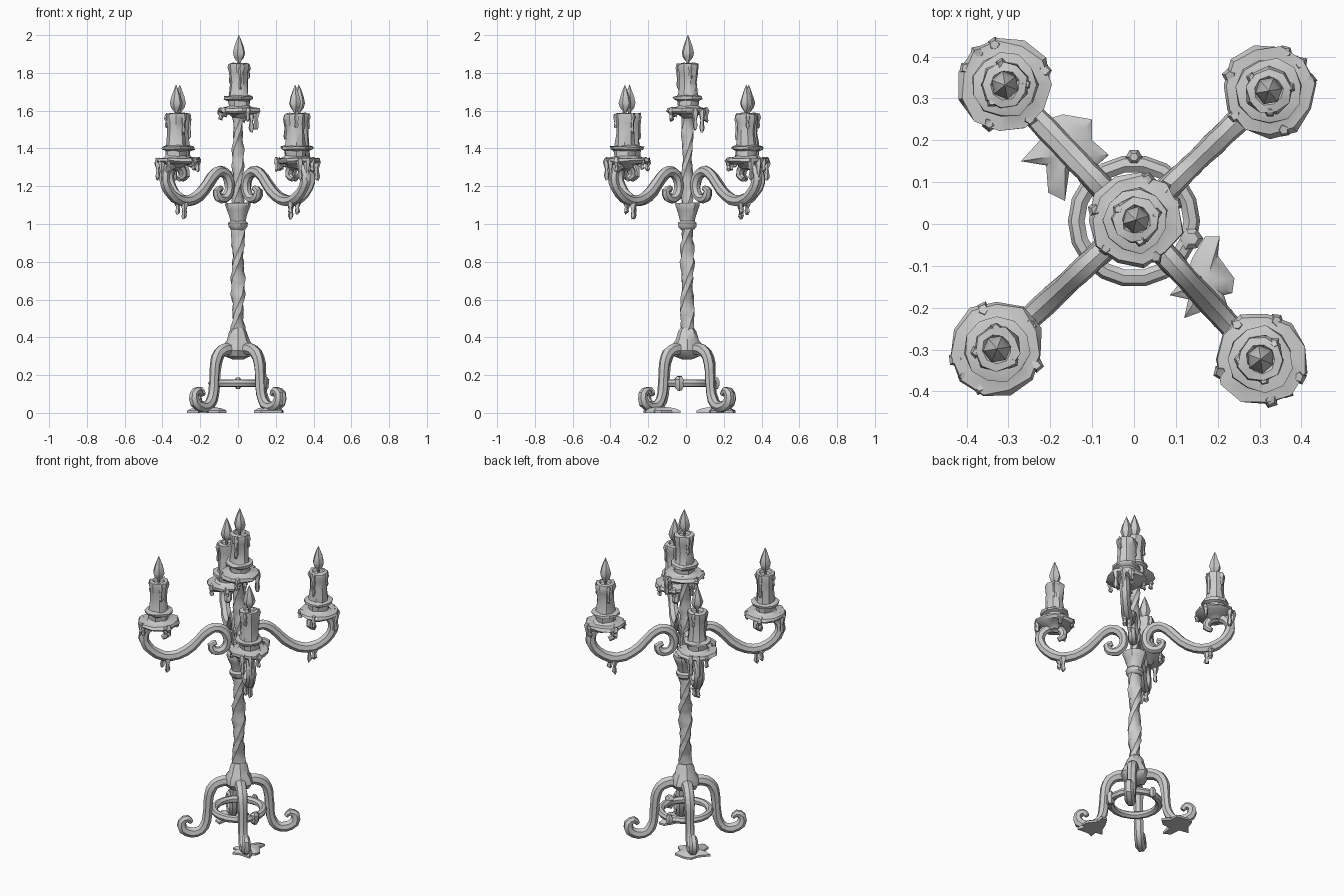
import bpy, math, random
from mathutils import Vector

if "Cube" in bpy.data.objects:
    bpy.data.objects.remove(bpy.data.objects["Cube"])

random.seed(4)
CY = 0.007                                   # small y offset of the axis
ANGLES = [math.radians(a) for a in (44, 133.5, 223, 312.5)]


def make(name, verts, faces, angle=35):
    me = bpy.data.meshes.new(name)
    me.from_pydata([tuple(v) for v in verts], [], faces)
    me.update()
    ob = bpy.data.objects.new(name, me)
    bpy.context.collection.objects.link(ob)
    bpy.ops.object.select_all(action='DESELECT')
    ob.select_set(True)
    bpy.context.view_layer.objects.active = ob
    bpy.ops.object.shade_smooth_by_angle(angle=math.radians(angle))
    return ob


def skin(name, rings):
    """Capped skin over rings of equal vertex count."""
    n = len(rings[0])
    verts = [v for r in rings for v in r]
    faces = [(i * n + j, i * n + (j + 1) % n, (i + 1) * n + (j + 1) % n, (i + 1) * n + j)
             for i in range(len(rings) - 1) for j in range(n)]
    faces += [tuple(range(n))[::-1], tuple(range(len(verts) - n, len(verts)))]
    return make(name, verts, faces)


def lathe(name, profile, at=(0, CY, 0), n=9, jit=0.0, turn=0.0):
    """Turned part from (radius, z) points, with hand-made wobble."""
    rings = []
    for r, z in profile:
        ring = []
        for j in range(n):
            a = turn + 2 * math.pi * j / n
            k = r * (1 + random.uniform(-jit, jit))
            dz = random.uniform(-1, 1) * jit * 0.05
            ring.append(Vector(at) + Vector((k * math.cos(a), k * math.sin(a), z + dz)))
        rings.append(ring)
    return skin(name, rings)


def smooth_path(p, sub=2):
    """Catmull-Rom through (r, z, radius) points."""
    p = [Vector(q) for q in p]
    q = [2 * p[0] - p[1]] + p + [2 * p[-1] - p[-2]]
    out = []
    for i in range(1, len(q) - 2):
        a, b, c, d = q[i - 1:i + 3]
        for s in range(sub):
            t = s / sub
            out.append(0.5 * (2 * b + (c - a) * t + (2 * a - 5 * b + 4 * c - d) * t * t
                              + (3 * b - a - 3 * c + d) * t ** 3))
    return out + [p[-1]]


def scroll(name, points, ang, n=7):
    """Round bar bent in the vertical plane at angle ang."""
    path = smooth_path(points)
    out, side = Vector((math.cos(ang), math.sin(ang), 0)), Vector((-math.sin(ang), math.cos(ang), 0))
    up = Vector((0, 0, 1))
    rings = []
    for i, p in enumerate(path):
        t = path[min(i + 1, len(path) - 1)] - path[max(i - 1, 0)]
        t = Vector((t.x, t.y)).normalized()
        nrm = out * -t.y + up * t.x
        c = Vector((0, CY, 0)) + out * p.x + up * p.y
        rad = p.z * random.uniform(0.93, 1.07)
        rings.append([c + rad * (math.cos(2 * math.pi * j / n) * nrm
                                 - math.sin(2 * math.pi * j / n) * side) for j in range(n)])
    return skin(name, rings)


def drip(name, x, y, z, length, r=0.014):
    """Hanging wax runnel."""
    lathe(name, [(r * .6, -length), (r, -length * .85), (r * .65, -length * .5), (r * 1.3, -.01), (r * .8, .012)],
          (x, y, z), 5, 0.15, random.random() * 6)


def stem(name, z0, z1, r, steps):
    """Twisted, slightly lumpy shaft."""
    rings = []
    for i in range(steps + 1):
        t = i / steps
        k = r * (1 + 0.10 * math.sin(i * 2.1))
        tw = t * (z1 - z0) * 11
        ring = []
        for j in range(8):
            a = tw + j * math.pi / 4
            m = k * (1.12 if j % 4 in (0, 1) else 0.88)
            ring.append((m * math.cos(a), CY + m * math.sin(a), z0 + (z1 - z0) * t))
        rings.append(ring)
    skin(name, rings)


def candle(name, x, y, z, turn, drips):
    """Wax pan, candle and flame; z is the pan's underside."""
    at = (x, y, z)
    lathe(name + "_pan", [(.03, -.03), (.05, -.012), (.1, -.004), (.112, .008), (.108, .022), (.068, .026),
                          (.056, .035), (.058, .062), (.076, .07), (.078, .084), (.055, .09)],
          at, 11, 0.07, turn)
    lathe(name + "_wax", [(.058, .08), (.053, .1), (.048, .16), (.051, .21), (.057, .24), (.054, .258),
                          (.035, .262), (.028, .25)], at, 9, 0.07, turn)
    lathe(name + "_flame", [(.007, .245), (.008, .268), (.026, .29), (.034, .315), (.025, .35),
                            (.012, .385), (.001, .411)], at, 6, 0.04, turn)
    for a, length in drips:                  # runnels over the pan rim
        a += turn
        drip(name + "_pan_drip", x + .1 * math.cos(a), y + .1 * math.sin(a), z + .012, length)
    for k in range(3):                       # runnels on the candle
        a = turn + k * 2.3
        drip(name + "_side_drip", x + .05 * math.cos(a), y + .05 * math.sin(a), z + .245, .06 + .03 * k, .011)


# Central shaft
lathe("shaft_base", [(.03, .285), (.066, .3), (.085, .33), (.08, .36), (.06, .385), (.048, .43), (.036, .45)], n=8, jit=.04)
stem("lower_shaft", .43, 1.0, .034, 20)
lathe("shaft_cup", [(.036, .97), (.05, .985), (.052, 1.005), (.04, 1.015), (.046, 1.04), (.058, 1.075),
                    (.068, 1.1), (.066, 1.112), (.03, 1.112)], n=10, jit=.02)
stem("upper_shaft", 1.1, 1.58, .029, 16)

# Candles, arms and legs
RIM = [(0.1, .1), (0.55, .115), (1.0, .06), (2.6, .05), (3.6, .035), (4.9, .055)]
candle("centre_candle", .005, .01, 1.59, .3, RIM)
ARM = [(.125, 1.19, .014), (.155, 1.175, .021), (.14, 1.14, .024), (.1, 1.135, .025), (.068, 1.165, .026),
       (.062, 1.215, .027), (.085, 1.262, .028), (.135, 1.28, .028), (.19, 1.25, .028), (.26, 1.175, .028),
       (.34, 1.128, .03), (.42, 1.125, .03), (.49, 1.165, .029), (.53, 1.225, .028), (.52, 1.285, .027),
       (.47, 1.315, .026), (.415, 1.298, .024), (.4, 1.258, .021), (.43, 1.237, .014)]
LEG = [(.03, .335, .035), (.09, .338, .033), (.14, .315, .031), (.165, .26, .029), (.172, .18, .027),
       (.18, .1, .027), (.21, .045, .028), (.262, .032, .029), (.312, .055, .028), (.318, .1, .025),
       (.288, .118, .021), (.266, .095, .014)]
for i, a in enumerate(ANGLES):
    c, s = math.cos(a), math.sin(a)
    scroll("arm", ARM, a)
    scroll("leg", LEG, a)
    candle("arm_candle", .448 * c, CY + .448 * s, 1.325, a - .6, RIM)
    # wax running from the low bend of the arm
    for r, length, off in ((.40, .085, .012), (.425, .06, -.012)):
        drip("arm_drip", r * c - off * s, CY + r * s + off * c, 1.115, length, .015)

# Ring between the legs, with finial and wax lump
bpy.ops.mesh.primitive_torus_add(major_segments=18, minor_segments=7, major_radius=.137,
                                 minor_radius=.021, location=(0, CY, .157))
bpy.context.object.name = "leg_ring"
bpy.ops.object.shade_smooth_by_angle(angle=math.radians(40))
lathe("ring_finial", [(.01, -.03), (.02, -.012), (.02, .012), (.01, .03)], (0, .16, .157), 6)
lathe("ring_wax", [(.012, -.04), (.025, -.02), (.028, .02), (.015, .035)], (.138, -.035, .157), 6, .1)

# Wax puddles under two feet
PUDDLES = [
    [(-.27, .15), (-.21, .14), (-.205, .075), (-.165, .055), (-.155, .125), (-.1, .13), (-.06, .165),
     (-.1, .2), (-.1, .25), (-.17, .262), (-.21, .25), (-.225, .2)],
    [(.17, -.03), (.205, -.03), (.2, -.075), (.24, -.13), (.235, -.165), (.215, -.17), (.23, -.215),
     (.16, -.21), (.12, -.225), (.13, -.18), (.085, -.17), (.12, -.13), (.14, -.08)]]
for pts in PUDDLES:
    pts = pts if sum(a[0] * b[1] - b[0] * a[1] for a, b in zip(pts, pts[1:] + pts[:1])) > 0 else pts[::-1]
    mx, my = sum(p[0] for p in pts) / len(pts), sum(p[1] for p in pts) / len(pts)
    skin("wax_puddle", [[(mx + (x - mx) * k, my + (y - my) * k, z) for x, y in pts]
                        for k, z in ((1, 0), (1, .012), (.75, .024), (.3, .032))])
